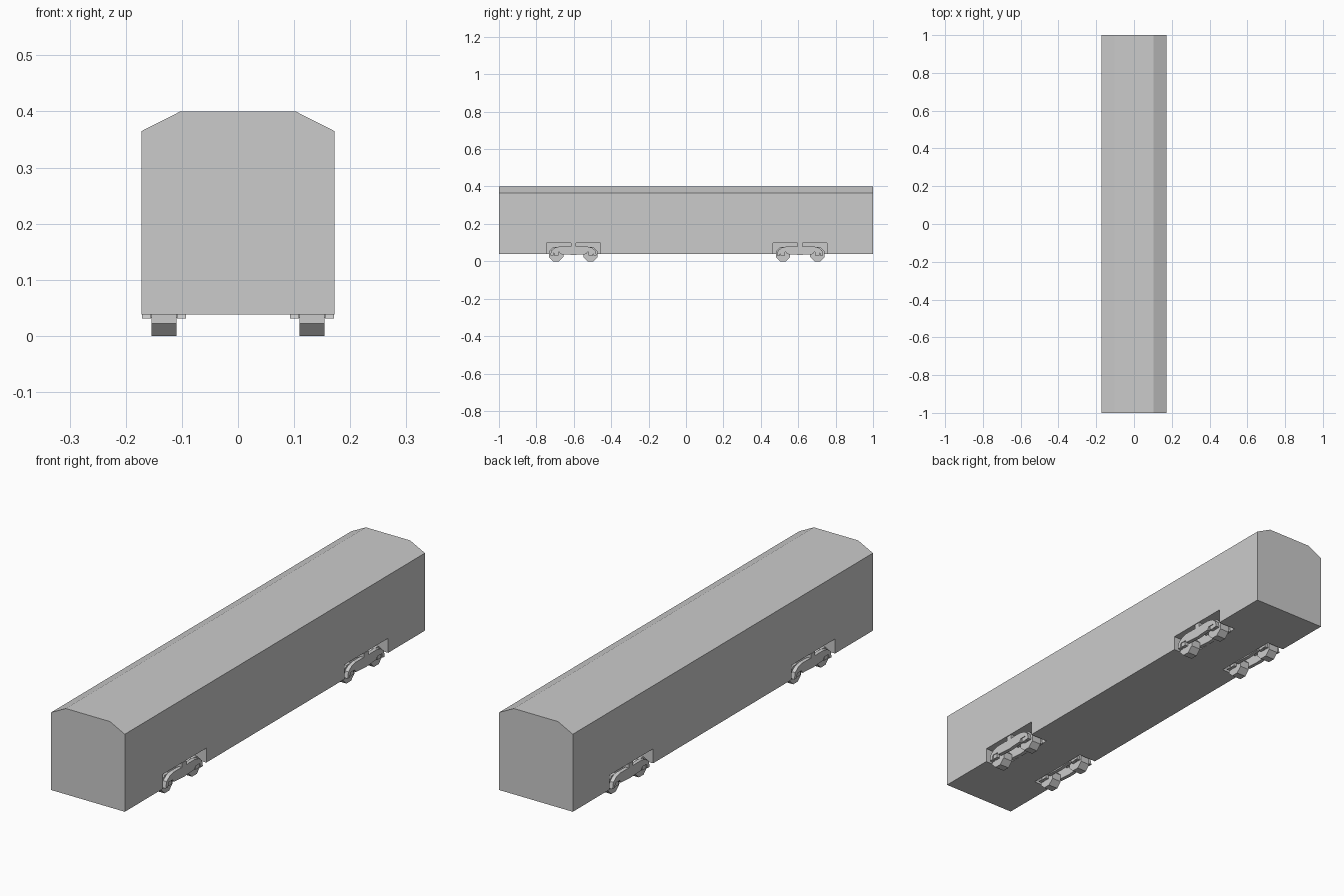
import bpy, bmesh, math

cube = bpy.data.objects.get("Cube")
if cube:
    bpy.data.objects.remove(cube, do_unlink=True)

grey = bpy.data.materials.new("plain_grey")
grey.use_nodes = True
colour = (0.6, 0.6, 0.6, 1)
grey.diffuse_color = colour
grey.node_tree.nodes["Principled BSDF"].inputs["Base Color"].default_value = colour


def prism(name, outline, start, end, axis):
    """Extrude a flat outline from start to end along x or y."""
    bm = bmesh.new()
    if axis == "x":
        verts = [bm.verts.new((start, a, z)) for a, z in outline]
        step = (end - start, 0, 0)
    else:
        verts = [bm.verts.new((a, start, z)) for a, z in outline]
        step = (0, end - start, 0)
    face = bm.faces.new(verts)
    new = bmesh.ops.extrude_face_region(bm, geom=[face])["geom"]
    moved = [v for v in new if isinstance(v, bmesh.types.BMVert)]
    bmesh.ops.translate(bm, verts=moved, vec=step)
    bmesh.ops.recalc_face_normals(bm, faces=bm.faces)
    mesh = bpy.data.meshes.new(name)
    bm.to_mesh(mesh)
    bm.free()
    mesh.materials.append(grey)
    obj = bpy.data.objects.new(name, mesh)
    bpy.context.collection.objects.link(obj)
    return obj


def box(y0, y1, z0, z1):
    return [(y0, z0), (y1, z0), (y1, z1), (y0, z1)]


def mirrored(half):
    """Complete an outline that is symmetric about its first coordinate."""
    return half + [(-a, z) for a, z in reversed(half) if a]


def span(side, inner, outer):
    return sorted((side * inner, side * outer))


# Body shell with sloping roof edges
body = prism("car_body", mirrored([(0.172, 0.038), (0.172, 0.365), (0.103, 0.4)]),
             -1, 1, "y")

# Side frame: raised over the wheels, sagging between them
frame_half = [(0, 0.077), (0.03, 0.08), (0.07, 0.08), (0.098, 0.073),
              (0.118, 0.058), (0.124, 0.031), (0.108, 0.031), (0.104, 0.05),
              (0.076, 0.05), (0.068, 0.038), (0.045, 0.037), (0, 0.034)]
frame = frame_half + [(-y, z) for y, z in reversed(frame_half[1:-1])]
WHEEL_R = 0.038
WHEEL_GAP = 0.092

for end, centre in (("front", -0.602), ("back", 0.61)):
    for side_name, side in (("left", 1), ("right", -1)):
        tag = f"{end}_{side_name}"

        # Recess in the lower body for the bogie
        cutter = prism("recess_cutter", box(centre - 0.145, centre + 0.145, 0, 0.099),
                       *span(side, 0.09, 0.2), "x")
        cutter.hide_render = True
        cut = body.modifiers.new("recess", "BOOLEAN")
        cut.operation = "DIFFERENCE"
        cut.solver = "EXACT"
        cut.object = cutter
        bpy.context.view_layer.objects.active = body
        bpy.ops.object.modifier_apply(modifier=cut.name)
        bpy.data.objects.remove(cutter, do_unlink=True)

        # Frames on both sides of the wheels
        for place, inner, outer in (("inner", 0.093, 0.109), ("outer", 0.155, 0.171)):
            prism(f"{tag}_{place}_frame", [(centre + y, z) for y, z in frame],
                  *span(side, inner, outer), "x")

        # Bolster block under the recess ceiling
        prism(f"{tag}_bolster", box(centre - 0.014, centre + 0.014, 0.07, 0.097),
              *span(side, 0.093, 0.171), "x")

        # Eight-sided wheels with square axle boxes
        for axle, offset in (("front", -WHEEL_GAP), ("back", WHEEL_GAP)):
            y = centre + offset
            radius = WHEEL_R / math.cos(math.pi / 8)
            ring = [(y + radius * math.cos((i + 0.5) * math.pi / 4),
                     WHEEL_R + radius * math.sin((i + 0.5) * math.pi / 4))
                    for i in range(8)]
            prism(f"{tag}_{axle}_wheel", ring, *span(side, 0.11, 0.154), "x")
            prism(f"{tag}_{axle}_axle_box", box(y - 0.012, y + 0.012, 0.032, 0.054),
                  *span(side, 0.096, 0.168), "x")
